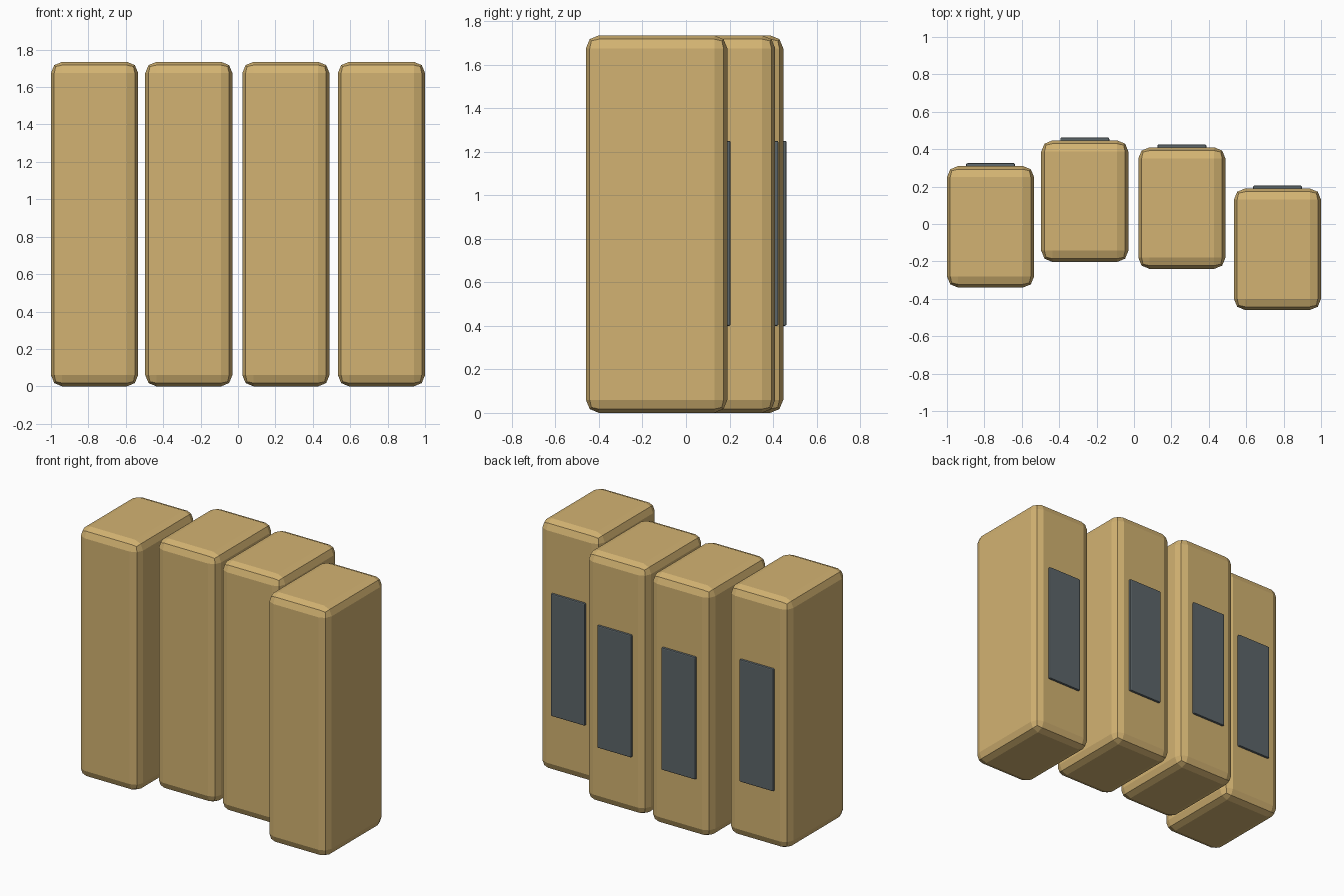
import bpy

if "Cube" in bpy.data.objects:
    bpy.data.objects.remove(bpy.data.objects["Cube"])


def make_material(name, rgb):
    mat = bpy.data.materials.new(name)
    mat.diffuse_color = (*rgb, 1.0)
    mat.use_nodes = True
    mat.node_tree.nodes["Principled BSDF"].inputs["Base Color"].default_value = mat.diffuse_color
    return mat


TAN = make_material("tan", (0.65, 0.45, 0.168))
SLATE = make_material("dark_slate", (0.108, 0.132, 0.143))


def bevelled_box(name, center, size, bevel, segments, mat):
    bpy.ops.mesh.primitive_cube_add(size=1, location=center)
    obj = bpy.context.object
    obj.name = name
    obj.scale = size
    bpy.ops.object.transform_apply(location=False, rotation=False, scale=True)
    mod = obj.modifiers.new("rounded_edges", 'BEVEL')
    mod.width = bevel
    mod.segments = segments
    obj.data.materials.append(mat)
    return obj


WIDTH, DEPTH, HEIGHT = 0.466, 0.65, 1.735

# Four staggered upright blocks: (centre x, back face y)
blocks = [(-0.767, 0.31), (-0.263, 0.447), (0.256, 0.41), (0.767, 0.19)]
for i, (x, back) in enumerate(blocks, 1):
    bevelled_box(f"block_{i}", (x, back - DEPTH / 2, HEIGHT / 2),
                 (WIDTH, DEPTH, HEIGHT), 0.06, 2, TAN)
    # Thin plate half sunk into the back face
    bevelled_box(f"back_plate_{i}", (x, back, 0.825),
                 (0.262, 0.03, 0.85), 0.007, 2, SLATE)
